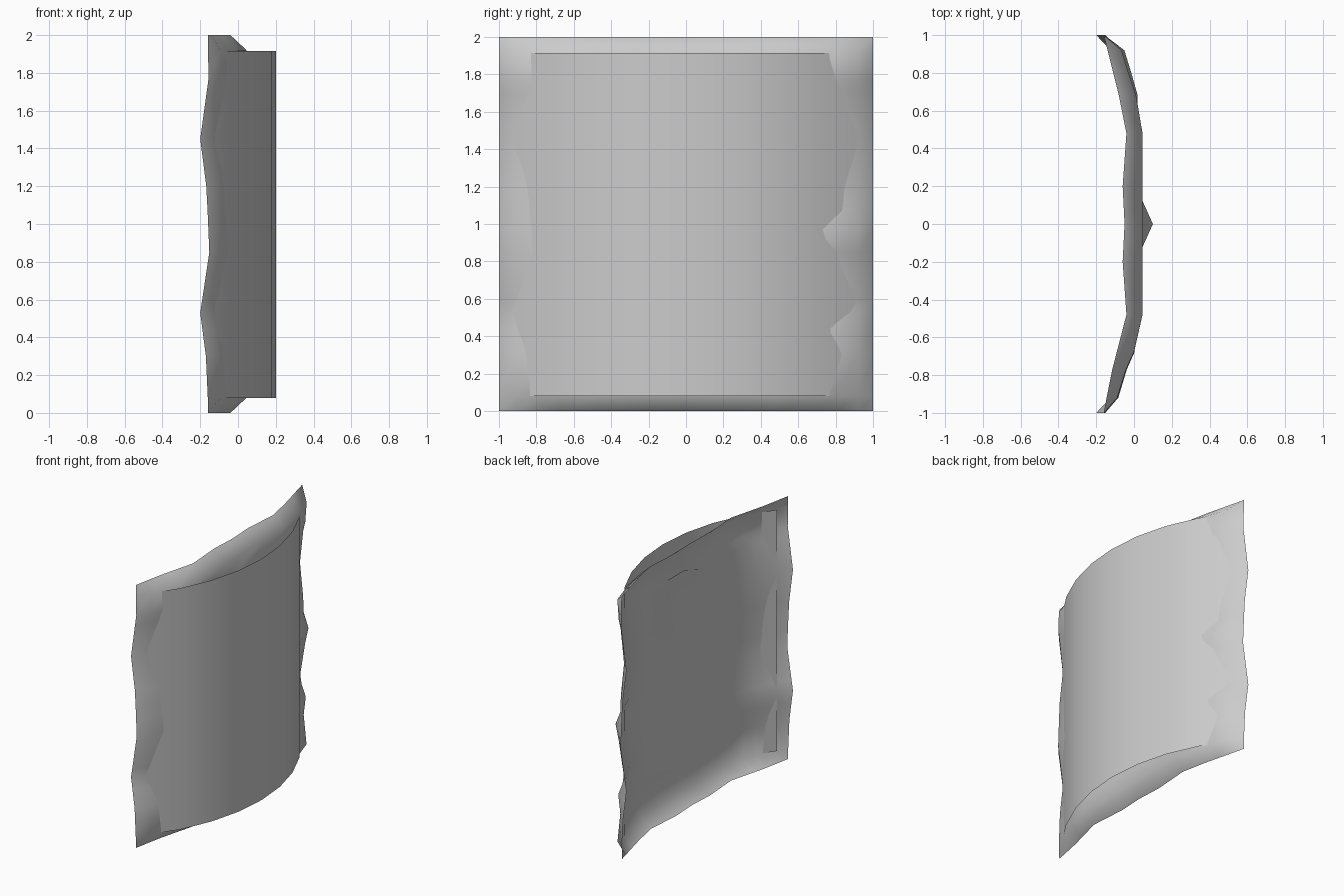
import bpy, bmesh, math

if "Cube" in bpy.data.objects:
    bpy.data.objects.remove(bpy.data.objects["Cube"])


def lerp(table, t):
    """Piecewise linear lookup in a list of (key, value)."""
    for (a, va), (b, vb) in zip(table, table[1:]):
        if t <= b:
            return va + (vb - va) * (t - a) / (b - a)
    return table[-1][1]


def sheet(name, ys, zs, func):
    """Single-sided surface x = func(y, z) facing +x, smooth shaded."""
    bm = bmesh.new()
    rows = [[bm.verts.new((func(y, z), y, z)) for y in ys] for z in zs]
    for lo, hi in zip(rows, rows[1:]):
        for i in range(len(ys) - 1):
            f = bm.faces.new((lo[i], lo[i + 1], hi[i + 1], hi[i]))
            f.smooth = True
    me = bpy.data.meshes.new(name)
    bm.to_mesh(me)
    bm.free()
    ob = bpy.data.objects.new(name, me)
    bpy.context.collection.objects.link(ob)
    return ob


# Curved front panel: an arc through (0.2, 0) and (-0.12, +-0.92)
R = 1.48
half = math.asin(0.92 / R)
panel_ys = [R * math.sin(half * (i / 4 - 1)) for i in range(9)]
sheet("curved_panel", panel_ys, [0.08, 1.915],
      lambda y, z: 0.2 - R + math.sqrt(R * R - y * y))

# Wavy dished backing: rim set back, interior pushed forward
rim = [(-1, -.16), (-.92, -.145), (-.77, -.115), (-.48, -.04), (-.2, -.06),
       (0, -.05), (.2, -.06), (.48, -.04), (.68, -.08), (.8, -.11),
       (.92, -.14), (1, -.16)]
inner = [(0, .045), (.2, .045), (.48, .045), (.68, -.002), (.77, -.043),
         (.92, -.09), (1, -.16)]
wave = [(0, 0), (.08, 0), (.3, -.01), (.53, -.04), (.85, .008), (1.05, 0),
        (1.2, -.008), (1.45, -.04), (1.77, .004), (2, 0)]
# extra ripple on the +y side
ripple = [(0, 0), (.08, .025), (.3, .008), (.44, .045), (.6, -.005), (.85, .005),
          (.97, .04), (1.07, 0), (1.45, .002), (1.7, .0), (1.85, .02),
          (1.92, .025), (2, 0)]


def backing(y, z):
    a = abs(y)
    if z in (0, 2):
        return lerp(rim, y)
    x = lerp(inner, a) + lerp(wave, z) * max(0, (a - .4) / .6)
    if .75 < y < .98:
        x += lerp(ripple, z) * .9
    elif .5 < y < .75:
        x += lerp(ripple, z) * .5
    # shallow sag of the middle, with one local dent
    if .2 < z < 1.8 and a < .6:
        x -= .035
        if y == 0 and z in (1.45, 1.7):
            x += .06 if z == 1.45 else .09
    return x


sheet("dished_backing",
      [-1, -.92, -.77, -.68, -.48, -.2, 0, .2, .48, .68, .8, .92, 1],
      [0, .08, .3, .44, .53, .6, .85, .97, 1.07, 1.2, 1.45, 1.7, 1.77, 1.92, 2],
      backing)
